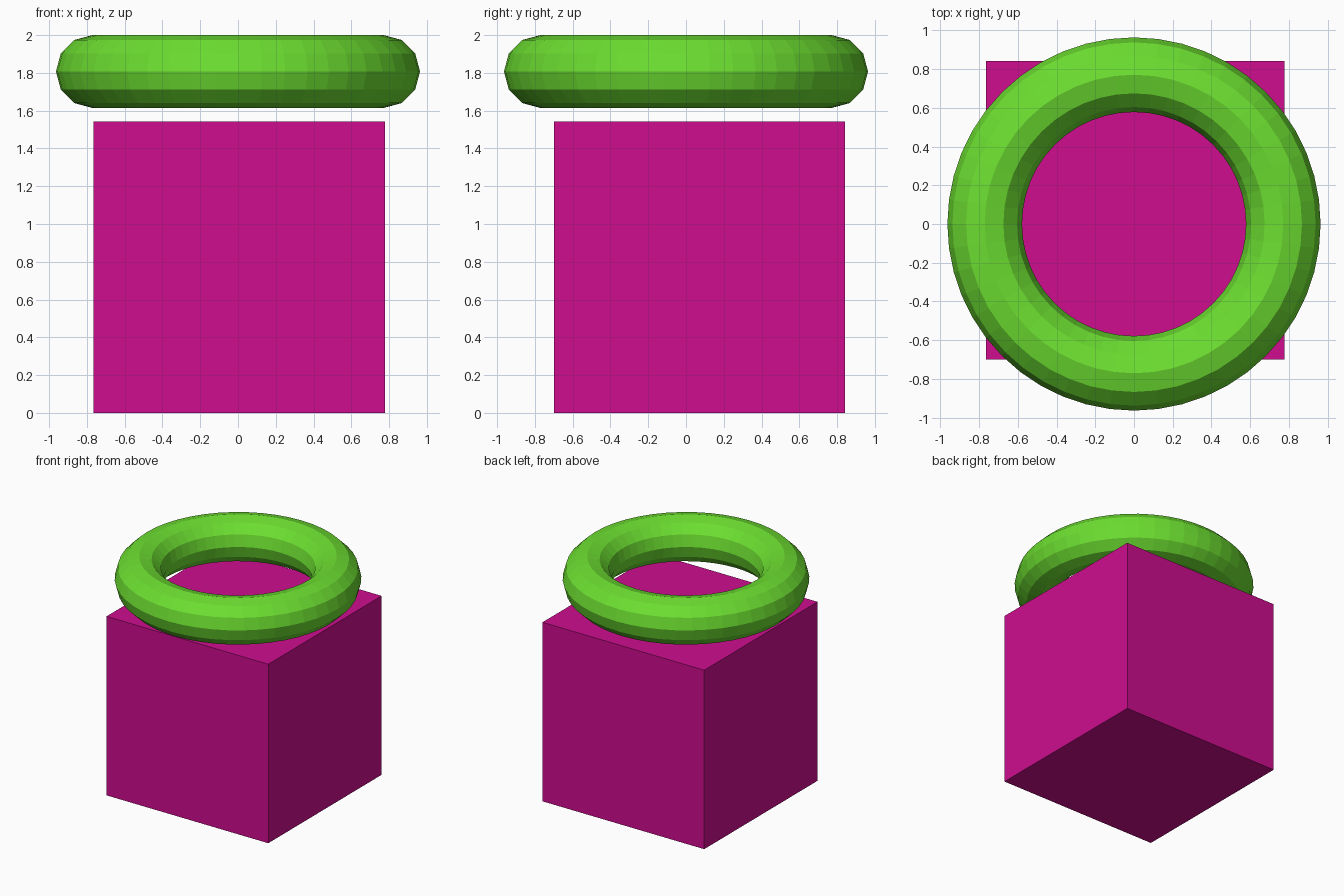
import bpy

if "Cube" in bpy.data.objects:
    bpy.data.objects.remove(bpy.data.objects["Cube"])


def material(name, rgb):
    m = bpy.data.materials.new(name)
    m.diffuse_color = (*rgb, 1.0)
    m.use_nodes = True
    m.node_tree.nodes["Principled BSDF"].inputs["Base Color"].default_value = m.diffuse_color
    return m


def finish(name, mat):
    ob = bpy.context.object
    ob.name = name
    ob.data.materials.append(mat)
    return ob


S = 0.771  # half the cube's side, and the ring's main radius

# Cube standing on the ground, slightly off centre
bpy.ops.mesh.primitive_cube_add(size=2 * S, location=(0.007, 0.072, S))
finish("cube_base", material("magenta", (0.62, 0.004, 0.275)))

# Faceted ring floating just above the cube
bpy.ops.mesh.primitive_torus_add(
    major_radius=S, minor_radius=S / 4,
    major_segments=48, minor_segments=12,
    location=(0, 0, 2 - S / 4))
finish("floating_ring", material("green", (0.15, 0.73, 0.03)))
